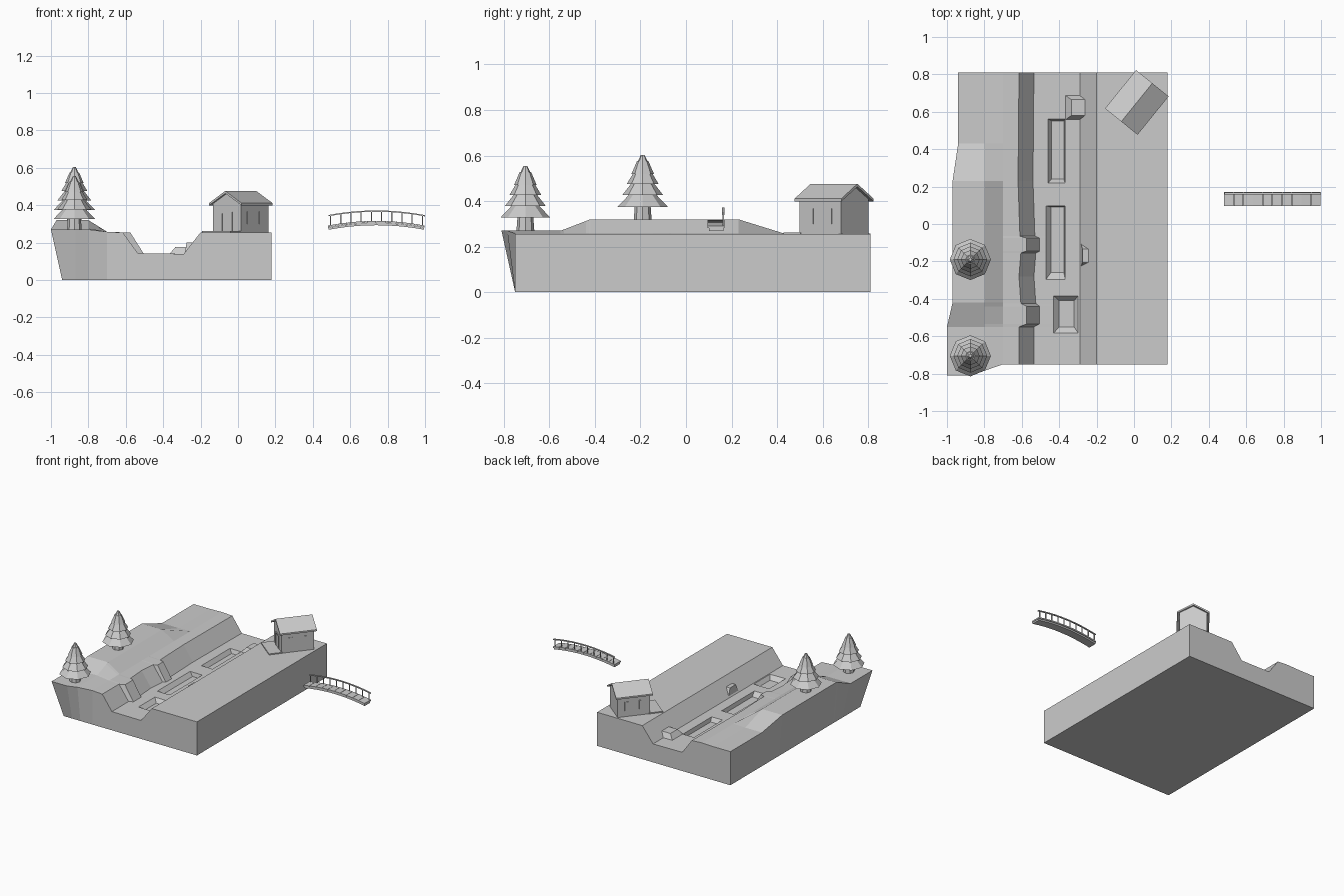
import bpy, math
from mathutils import Matrix, Vector

if "Cube" in bpy.data.objects:
    bpy.data.objects.remove(bpy.data.objects["Cube"])


def add_mesh(name, verts, faces, mat=None):
    me = bpy.data.meshes.new(name)
    me.from_pydata([tuple(v) for v in verts], [], faces)
    if mat:
        me.transform(mat)
    ob = bpy.data.objects.new(name, me)
    bpy.context.collection.objects.link(ob)
    return ob


def frustum(name, low, high, z0, z1, mat=None):
    """Block between two rectangles (x0, x1, y0, y1)."""
    v = [(x, y, z) for (a, b, c, d), z in ((low, z0), (high, z1))
         for x, y in ((a, c), (b, c), (b, d), (a, d))]
    f = [(3, 2, 1, 0), (4, 5, 6, 7)] + [(i, (i + 1) % 4, (i + 1) % 4 + 4, i + 4) for i in range(4)]
    return add_mesh(name, v, f, mat)


def box(name, x0, x1, y0, y1, z0, z1, mat=None):
    return frustum(name, (x0, x1, y0, y1), (x0, x1, y0, y1), z0, z1, mat)


def prism(name, profile, y0, y1, mat=None):
    """Closed x-z profile extruded along y."""
    n = len(profile)
    v = [(x, y, z) for y in (y0, y1) for x, z in profile]
    f = [tuple(range(n)), tuple(range(2 * n - 1, n - 1, -1))]
    f += [(i, i + n, (i + 1) % n + n, (i + 1) % n) for i in range(n)]
    return add_mesh(name, v, f, mat)


def lerp(points, t):
    for (a, p), (b, q) in zip(points, points[1:]):
        if t <= b:
            return p + (q - p) * (t - a) / (b - a)
    return points[-1][1]


# Terrain: cross-sections swept along y, with hill on the left and a stepped channel
hill = [(-0.75, .27), (-0.55, .27), (-0.42, .32), (.23, .32), (.43, .255), (.81, .255)]
edge = [(-0.75, -1), (-0.55, -1), (-0.42, -.97), (.23, -.97), (.43, -.94), (.81, -.94)]
bank = [(-0.75, -.615), (-.55, -.615), (-.535, -.575), (-.44, -.575), (-.425, -.605), (-.28, -.615),
        (-.155, -.605), (-.145, -.575), (-.075, -.575), (-.065, -.61), (.23, -.62), (.81, -.615)]
rows = sorted({p[0] for p in hill} | {p[0] for p in bank})
grid = []
for y in rows:
    h, b = lerp(hill, y), lerp(bank, y)
    toe = b + .08 if b < -.58 else b + .07
    row = [(lerp(edge, y), y, h), (-.87, y, h), (-.8, y, h), (-.7, y, .258), (b, y, .253),
           (toe, y, .142), (-.29, y, .14), (-.2, y, .255), (.18, y, .255)]
    grid.append(row)
for i, y in enumerate((-.81, -.81, -.785)):      # overhanging front corner
    grid[0][i] = (grid[0][i][0], y, grid[0][i][2])
nr, nc = len(grid), len(grid[0])
verts = [v for row in grid for v in row]
faces = [(r * nc + c, r * nc + c + 1, (r + 1) * nc + c + 1, (r + 1) * nc + c)
         for r in range(nr - 1) for c in range(nc - 1)]
rim = ([c for c in range(nc)] + [r * nc + nc - 1 for r in range(1, nr)]
       + [(nr - 1) * nc + c for c in range(nc - 2, -1, -1)] + [r * nc for r in range(nr - 2, 0, -1)])
base = len(verts)
verts += [(max(verts[i][0], -.94), max(verts[i][1], -.75), 0) for i in rim]
n = len(rim)
faces += [(rim[i], base + i, base + (i + 1) % n, rim[(i + 1) % n]) for i in range(n)]
faces.append(tuple(range(base + n - 1, base - 1, -1)))
terrain = add_mesh("terrain", verts, faces)

# Shallow pits sunk into the channel floor
pits = [((-.44, -.375, .24, .55), (-.468, -.365, .21, .567)),
        ((-.445, -.375, -.26, .09), (-.48, -.365, -.31, .1)),
        ((-.40, -.32, -.55, -.41), (-.44, -.29, -.595, -.375))]
for low, high in pits:
    cutter = frustum("pit_cutter", low, high, .112, .152)
    cutter.hide_render = True
    mod = terrain.modifiers.new("pit", 'BOOLEAN')
    mod.operation, mod.object, mod.solver = 'DIFFERENCE', cutter, 'EXACT'
    bpy.context.view_layer.objects.active = terrain
    bpy.ops.object.modifier_apply(modifier=mod.name)
    bpy.data.objects.remove(cutter)

# Rock ledges beside the channel
frustum("channel_step", (-.37, -.2, .555, .69), (-.335, -.22, .58, .665), .135, .176)
frustum("bank_ledge", (-.285, -.2, -.23, -.1), (-.275, -.2, -.205, -.135), .135, .2)


# Trees: trunk with five stacked eight-sided tiers
def tree(name, x, y, z):
    def cone(part, r0, r1, z0, z1):
        bpy.ops.mesh.primitive_cone_add(vertices=8, radius1=r0, radius2=r1, depth=z1 - z0,
                                        location=(x, y, z + (z0 + z1) / 2))
        bpy.context.object.name = f"{name}_{part}"
    cone("trunk", .04, .034, -.01, .07)
    for i, (r, z0) in enumerate(((.11, .057), (.09, .108), (.07, .157), (.05, .2), (.03, .238))):
        cone(f"tier_{i + 1}", r, r * .5 if i < 4 else .008, z0, z0 + (.058 if i < 4 else .047))


tree("front_tree", -.875, -.705, .27)
tree("hill_tree", -.875, -.19, .318)

# House, built in its own frame with the gable facing local -y
H = Matrix.Translation((.015, .65, .255)) @ Matrix.Rotation(math.radians(-39), 4, 'Z')
prism("house_walls", [(-.095, 0), (.095, 0), (.095, .155), (0, .21), (-.095, .155)], -.117, .117, H)
for side, s in (("left", -1), ("right", 1)):
    prism(f"roof_{side}", [(0, .208), (s * .112, .144), (s * .112, .156), (0, .221)], -.132, .132, H)
    for i, y in enumerate((-.052, .052)):
        box(f"window_{side}_{i + 1}", s * .0955 - .003, s * .0955 + .003, y - .014, y + .014, .045, .112, H)
box("porch", -.098, .098, -.207, -.11, -.005, .008, H)
for s in (-1, 1):
    box("door_frame", s * .034 - .004, s * .034 + .004, -.122, -.11, .008, .108, H)
box("door_lintel", -.038, .038, -.122, -.11, .1, .108, H)
box("door", -.03, .03, -.119, -.11, .008, .1, H)


# Arched bridge
def arch(x):
    return .025 * (1 - ((x - .74) / .26) ** 2)


def arched_bar(name, x0, x1, y0, y1, z0, z1, steps=10):
    xs = [x0 + (x1 - x0) * i / steps for i in range(steps + 1)]
    prof = [(x, z0 + arch(x)) for x in xs] + [(x, z1 + arch(x)) for x in reversed(xs)]
    return prism(name, prof, y0, y1)


arched_bar("bridge_beam", .485, .995, .1, .165, .268, .28)
for i in range(10):
    x = .482 + i * .0518
    arched_bar(f"plank_{i + 1}", x, x + .0498, .095, .17, .281, .291, 1)
for i in range(10):
    x = .495 + i * .0545
    box(f"post_{i + 1}", x - .003, x + .003, .161, .167, .285 + arch(x), .343 + arch(x))
arched_bar("hand_rail", .485, 1.0, .159, .169, .34, .347)
